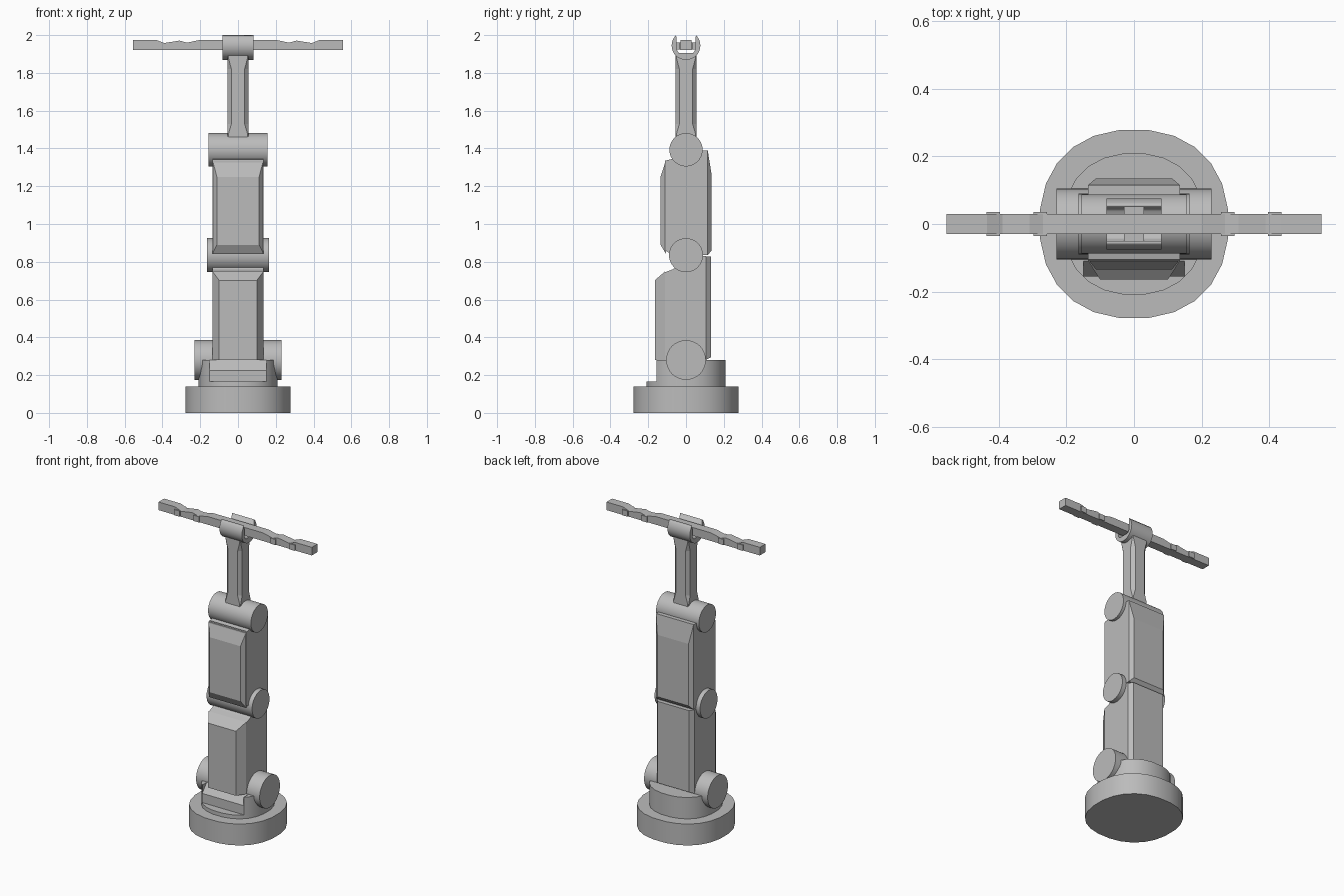
import bpy, bmesh, math

if "Cube" in bpy.data.objects:
    bpy.data.objects.remove(bpy.data.objects["Cube"])

grey = bpy.data.materials.new("light_grey")
grey.diffuse_color = (0.5, 0.5, 0.5, 1)
grey.use_nodes = True
grey.node_tree.nodes["Principled BSDF"].inputs["Base Color"].default_value = grey.diffuse_color


def loft(name, rings, smooth=False):
    """Join rings of equal point count into a closed solid."""
    bm = bmesh.new()
    vs = [[bm.verts.new(p) for p in r] for r in rings]
    n = len(vs[0])
    caps = [bm.faces.new(vs[0]), bm.faces.new(vs[-1])]
    for a, b in zip(vs, vs[1:]):
        for i in range(n):
            j = (i + 1) % n
            bm.faces.new((a[i], a[j], b[j], b[i])).smooth = smooth
    for f in caps:
        for e in f.edges:
            e.smooth = False
    bmesh.ops.recalc_face_normals(bm, faces=bm.faces)
    me = bpy.data.meshes.new(name)
    bm.to_mesh(me)
    bm.free()
    me.materials.append(grey)
    ob = bpy.data.objects.new(name, me)
    bpy.context.collection.objects.link(ob)
    return ob


def prism(name, pts, axis, lo, hi, smooth=False):
    put = {"x": lambda p, t: (t, p[0], p[1]),
           "y": lambda p, t: (p[0], t, p[1]),
           "z": lambda p, t: (p[0], p[1], t)}[axis]
    return loft(name, [[put(p, t) for p in pts] for t in (lo, hi)], smooth)


def box(name, x0, x1, y0, y1, z0, z1):
    return prism(name, [(x0, y0), (x1, y0), (x1, y1), (x0, y1)], "z", z0, z1)


def joint(name, z, r, half):
    pts = [(r * math.cos(i * math.tau / 40), z + r * math.sin(i * math.tau / 40)) for i in range(40)]
    return prism(name, pts, "x", -half, half, True)


def plate(name, y_in, inner, y_out, outer):
    """Bevelled cover plate; rectangles are (half width, z low, z high)."""
    def ring(y, r):
        w, a, b = r
        return [(-w, y, a), (w, y, a), (w, y, b), (-w, y, b)]
    return loft(name, [ring(y_in, inner), ring(y_out, outer)])


def round_outline(r, n=24, k=2 / 2.25):
    """Slightly squared circle."""
    out = []
    for i in range(n):
        t = (i + 0.5) * math.tau / n
        c, s = math.cos(t), math.sin(t)
        out.append((r * math.copysign(abs(c) ** k, c), r * math.copysign(abs(s) ** k, s)))
    return out


# Base and turntable
prism("base", round_outline(0.28), "z", 0, 0.14, True)
prism("turntable_step", round_outline(0.21), "z", 0.13, 0.165, True)


def clip_front(pts, y_cut):
    out = []
    for i, p in enumerate(pts):
        q = pts[(i + 1) % len(pts)]
        if p[1] >= y_cut:
            out.append(p)
        if (p[1] >= y_cut) != (q[1] >= y_cut):
            t = (y_cut - p[1]) / (q[1] - p[1])
            out.append((p[0] + t * (q[0] - p[0]), y_cut))
    return out


turret = prism("turntable", clip_front(round_outline(0.21), -0.155), "z", 0.15, 0.28, True)
for e in turret.data.edges:
    ys = [turret.data.vertices[v].co.y for v in e.vertices]
    if max(ys) < -0.154:
        e.use_edge_sharp = True

# Sloped notch in the turntable front
cutter = prism("notch_cutter", [(-0.3, 0.225), (-0.155, 0.225), (-0.11, 0.28), (-0.11, 0.35), (-0.3, 0.35)],
               "x", -0.15, 0.15)
cutter.hide_render = True
mod = turret.modifiers.new("notch", "BOOLEAN")
mod.operation = "DIFFERENCE"
mod.object = cutter
bpy.context.view_layer.objects.active = turret
bpy.ops.object.modifier_apply(modifier="notch")
bpy.data.objects.remove(cutter)

# Pivot joints
joint("hip_joint", 0.28, 0.105, 0.23)
joint("elbow_joint", 0.835, 0.09, 0.165)
joint("wrist_joint", 1.393, 0.088, 0.155)

# Lower arm
prism("lower_arm", [(-0.11, 0.2), (0.105, 0.2), (0.105, 0.83), (0, 0.83), (-0.07, 0.76), (-0.11, 0.745)],
      "x", -0.136, 0.136)
plate("lower_arm_front_plate", -0.11, (0.136, 0.28, 0.75), -0.165, (0.1, 0.28, 0.702))
plate("lower_arm_back_plate", 0.105, (0.136, 0.28, 0.828), 0.132, (0.113, 0.295, 0.828))

# Upper arm
prism("upper_arm", [(-0.11, 0.86), (-0.07, 0.835), (0.115, 0.835), (0.115, 1.39), (0, 1.39),
                    (-0.07, 1.345), (-0.11, 1.335)], "x", -0.136, 0.136)
plate("upper_arm_front_plate", -0.105, (0.136, 0.84, 1.342), -0.135, (0.112, 0.89, 1.25))
plate("upper_arm_back_plate", 0.115, (0.136, 0.835, 1.39), 0.135, (0.113, 0.86, 1.265))


# Forearm: square column with chamfers that fade out at both ends
def octagon(z, c, h=0.055):
    k = h - c
    return [(x, y, z) for x, y in ((k, -h), (h, -k), (h, k), (k, h), (-k, h), (-h, k), (-h, -k), (-k, -h))]


loft("forearm", [octagon(1.44, 0.004), octagon(1.475, 0.004), octagon(1.53, 0.02),
                 octagon(1.82, 0.02), octagon(1.88, 0.004), octagon(1.9, 0.004)])

# Gripper cradle: open-topped round clamp
a0 = math.acos(0.052 / 0.076)
arc = []
for i in range(25):
    t = a0 - i * (math.pi + 2 * a0) / 24
    arc.append((0.076 * math.cos(t), 1.946 + 0.076 * math.sin(t)))
top = max(p[1] for p in arc)
arc = [(y, z + 2.0 - top) for y, z in arc]
prism("gripper_cradle", arc + [(-0.048, 1.92), (-0.038, 1.905), (0.038, 1.905), (0.048, 1.92)],
      "x", -0.081, 0.081, True)
box("gripper_pivot", -0.03, 0.03, -0.05, 0.05, 1.925, 1.96)

# Two jointed fingers, spread flat
for s, side in ((-1, "left"), (1, "right")):
    outline = [(0, 1.922), (0.555, 1.922), (0.555, 1.975), (0.435, 1.975), (0.39, 1.958),
               (0.31, 1.971), (0.27, 1.96), (0.2, 1.975), (0, 1.975)]
    prism(side + "_finger", [(s * x, z) for x, z in outline], "y", -0.029, 0.029)
    for i, x in enumerate((0.277, 0.417)):
        for f in (-1, 1):
            ya, yb = sorted((f * 0.026, f * 0.036))
            box(f"{side}_finger_clip_{i}", s * x - 0.02, s * x + 0.02, ya, yb, 1.923, 1.96)
